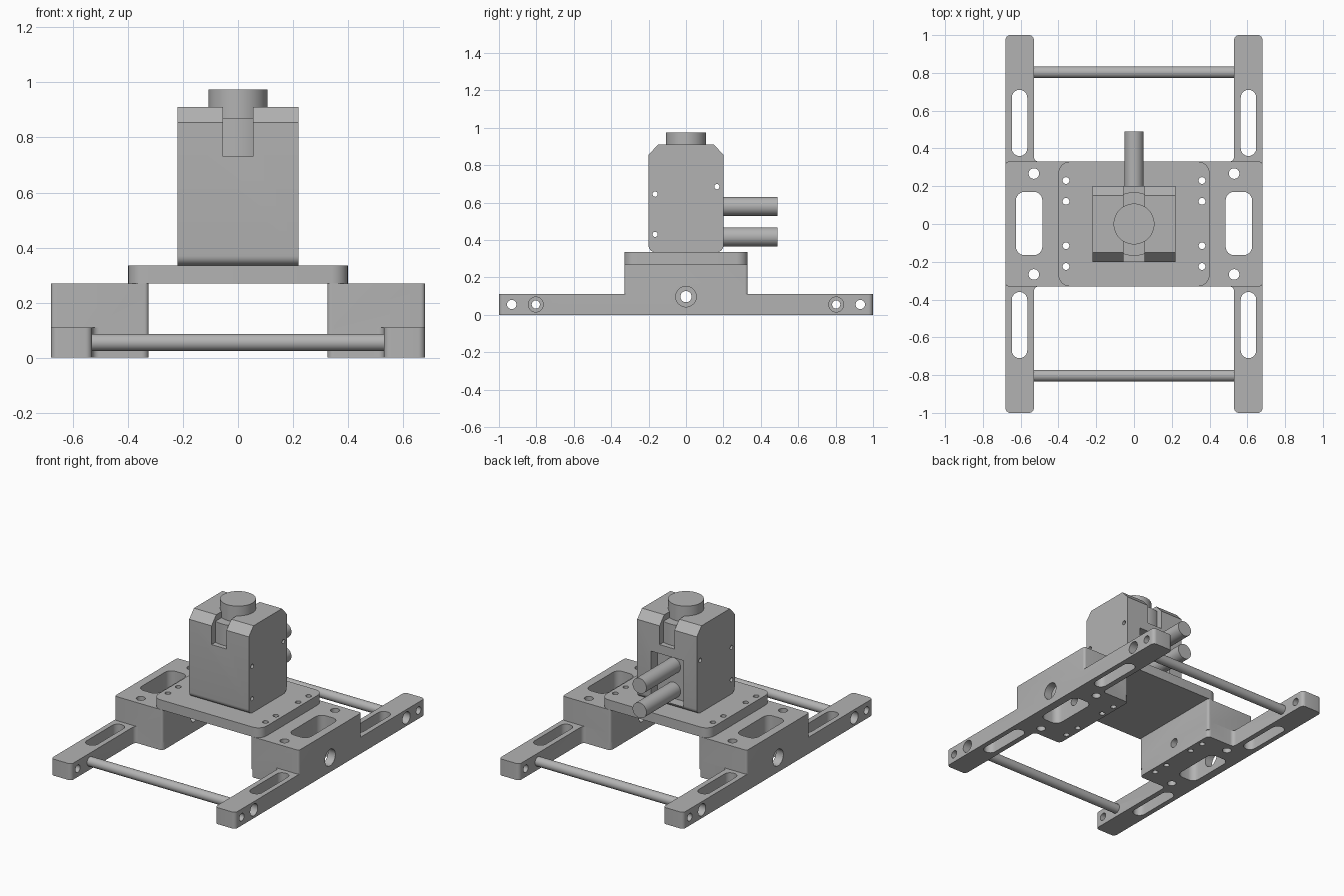
import bpy, bmesh
from math import sin, cos, pi
from mathutils import Vector, Matrix

cube = bpy.data.objects.get("Cube")
if cube:
    bpy.data.objects.remove(cube, do_unlink=True)

metal = bpy.data.materials.new("plain grey metal")
metal.use_nodes = True
GREY = (0.45, 0.45, 0.45, 1)
metal.diffuse_color = GREY
metal.node_tree.nodes["Principled BSDF"].inputs["Base Color"].default_value = GREY


def rounded(corners, steps=6):
    """Outline from (u, v, radius) corners, inward or outward."""
    pts = []
    for i, (u, v, r) in enumerate(corners):
        p = Vector((u, v))
        a = (Vector(corners[i - 1][:2]) - p).normalized()
        b = (Vector(corners[(i + 1) % len(corners)][:2]) - p).normalized()
        if r == 0:
            pts.append(p)
            continue
        half = a.angle(b) / 2
        mid = p + (a + b).normalized() * r / sin(half)
        start = p + a * r * cos(half) / sin(half) - mid
        end = p + b * r * cos(half) / sin(half) - mid
        turn = start.angle_signed(end)
        for k in range(steps + 1):
            pts.append(mid + Matrix.Rotation(-turn * k / steps, 2) @ start)
    return pts


def rect(u0, u1, v0, v1, r=0.0):
    return rounded([(u0, v0, r), (u1, v0, r), (u1, v1, r), (u0, v1, r)])


def circle(u, v, r, n=32):
    return [(u + r * cos(2 * pi * k / n), v + r * sin(2 * pi * k / n)) for k in range(n)]


def prism(name, outline, lo, hi, axis="z"):
    """Extrude along an axis; outline is (x,y) for z, (y,z) for x, (z,x) for y."""
    place = {"z": lambda u, v, w: (u, v, w),
             "x": lambda u, v, w: (w, u, v),
             "y": lambda u, v, w: (v, w, u)}[axis]
    bm = bmesh.new()
    low = [bm.verts.new(place(u, v, lo)) for u, v in outline]
    top = [bm.verts.new(place(u, v, hi)) for u, v in outline]
    bm.faces.new(low[::-1])
    bm.faces.new(top)
    for i in range(len(low)):
        bm.faces.new((low[i - 1], low[i], top[i], top[i - 1]))
    bmesh.ops.recalc_face_normals(bm, faces=bm.faces)
    mesh = bpy.data.meshes.new(name)
    bm.to_mesh(mesh)
    bm.free()
    mesh.materials.append(metal)
    obj = bpy.data.objects.new(name, mesh)
    bpy.context.scene.collection.objects.link(obj)
    return obj


def combine(obj, others, operation="DIFFERENCE"):
    """Apply booleans and remove the helper objects."""
    for other in others:
        mod = obj.modifiers.new("bool", "BOOLEAN")
        mod.operation, mod.solver, mod.object = operation, "EXACT", other
    bpy.context.view_layer.update()
    done = bpy.data.meshes.new_from_object(obj.evaluated_get(bpy.context.evaluated_depsgraph_get()))
    obj.modifiers.clear()
    obj.data = done
    for other in others:
        bpy.data.objects.remove(other, do_unlink=True)
    return obj


def hole(axis, u, v, r, lo=-2, hi=2):
    return prism("cutter", circle(u, v, r, 24), lo, hi, axis)


PLATE_HOLES = [(0.36, y) for y in (0.23, 0.12, -0.115, -0.225)]
ROD_Y, ROD_Z = 0.803, 0.055

# Side frame: long foot rail with a tall block in the middle
R = 0.025
frame = prism("left_side_frame", rounded([
    (0.325, -0.33, R), (0.53, -0.33, R), (0.53, -1, R), (0.68, -1, R),
    (0.68, 1, R), (0.53, 1, R), (0.53, 0.33, R), (0.325, 0.33, R)]), 0, 0.11)
block = prism("block", rect(0.325, 0.68, -0.33, 0.33, 0.015), 0.05, 0.27)
combine(frame, [block], "UNION")

# Windows, slots and bolt holes in the side frame
cuts = [prism("cutter", rect(0.485, 0.625, -0.165, 0.17, 0.045), -1, 1),
        hole("x", 0, 0.097, 0.055, 0.55, 1), hole("x", 0, 0.097, 0.03, 0, 0.6)]
cuts += [hole("z", x, y, 0.018) for x, y in PLATE_HOLES]
for s in (-1, 1):
    y0, y1 = sorted((s * 0.36, s * 0.71))
    cuts += [prism("cutter", rect(0.565, 0.647, y0, y1, 0.0405), -1, 1),
             hole("z", 0.53, s * 0.267, 0.028),
             hole("x", s * 0.932, ROD_Z, 0.025),
             hole("x", s * ROD_Y, ROD_Z, 0.022),
             hole("x", s * ROD_Y, ROD_Z, 0.04, 0.62, 1)]
combine(frame, cuts)

# Mirrored side frame
mirror = bpy.data.objects.new("right_side_frame", frame.data.copy())
mirror.data.transform(Matrix.Diagonal((-1, 1, 1, 1)))
mirror.data.flip_normals()
bpy.context.scene.collection.objects.link(mirror)
parts = [frame, mirror]

# Hollow cross rods
for name, s in (("front_rod", -1), ("back_rod", 1)):
    rod = prism(name, circle(s * ROD_Y, ROD_Z, 0.031), -0.535, 0.535, "x")
    parts.append(combine(rod, [hole("x", s * ROD_Y, ROD_Z, 0.022)]))

# Mounting plate
plate = prism("mounting_plate", rect(-0.4, 0.4, -0.33, 0.33, 0.06), 0.27, 0.335)
parts.append(combine(plate, [hole("z", s * x, y, 0.018) for x, y in PLATE_HOLES for s in (-1, 1)]))

# Housing with chamfered top, notches, cable recess and side holes
housing = prism("housing", rounded([
    (-0.2, 0.335, 0.035), (0.2, 0.335, 0.035), (0.2, 0.855, 0), (0.15, 0.91, 0),
    (-0.15, 0.91, 0), (-0.2, 0.855, 0)]), -0.22, 0.22, "x")
notch = prism("cutter", rect(0.73, 1.2, -0.055, 0.055), -1, 1, "y")
recess = prism("cutter", rect(0.36, 0.67, -0.12, 0.12), 0.13, 1, "y")
pins = [hole("x", y, z, 0.014) for y, z in ((-0.165, 0.645), (-0.165, 0.43), (0.165, 0.685))]
parts.append(combine(housing, [notch, recess] + pins))

# Inner core seen through the notches, and the round top cap
parts.append(prism("inner_core", circle(0, 0, 0.168, 64), 0.7, 0.87))
parts.append(prism("top_cap", circle(0, 0, 0.108, 48), 0.86, 0.975))

# Rear connectors
for name, z in (("lower_connector", 0.417), ("upper_connector", 0.58)):
    parts.append(prism(name, circle(z, 0, 0.051), 0.1, 0.49, "y"))

# Smooth the round surfaces, keep edges sharp
bpy.ops.object.select_all(action="DESELECT")
for part in parts:
    part.select_set(True)
bpy.context.view_layer.objects.active = frame
bpy.ops.object.shade_smooth_by_angle(angle=0.6)
